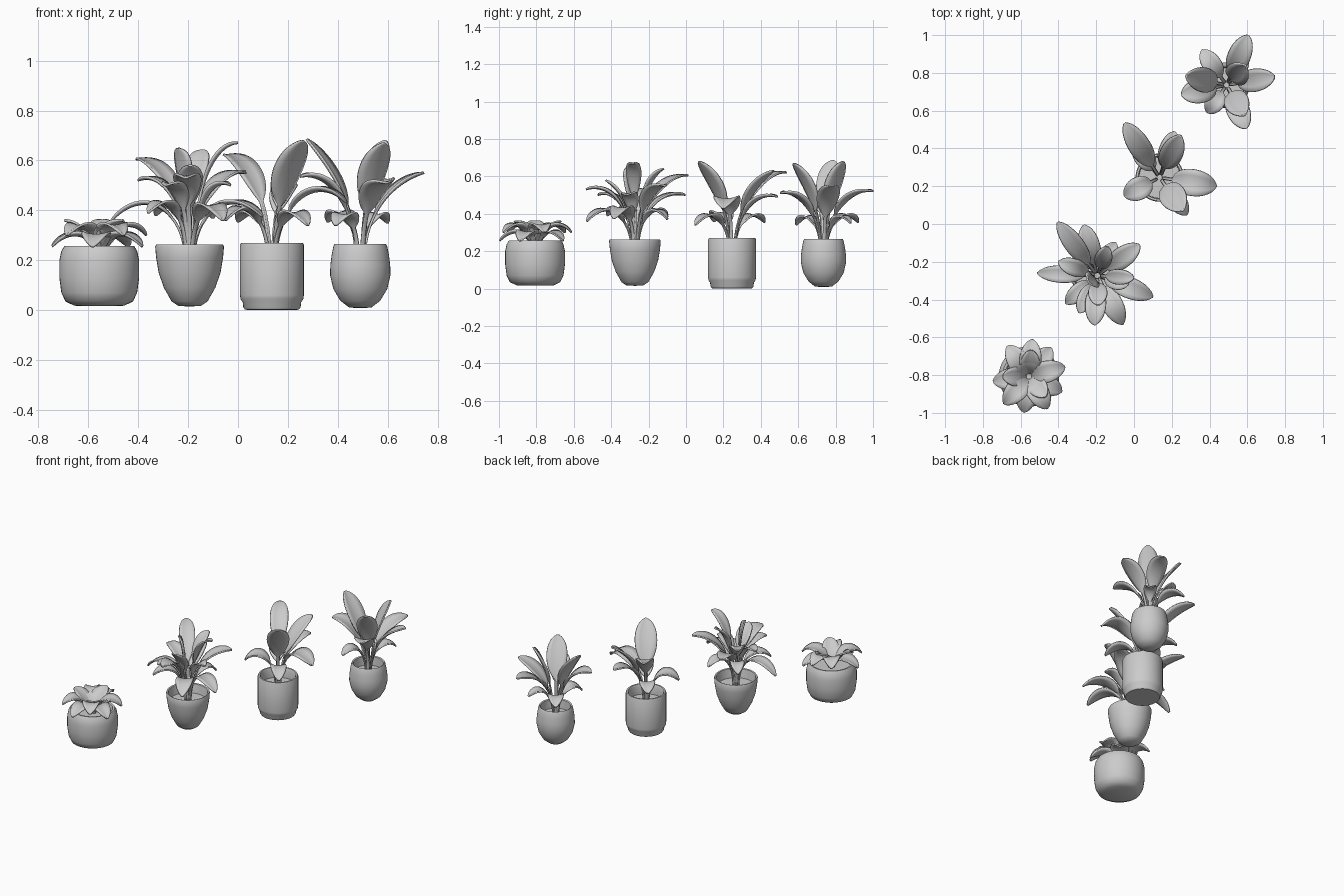
import bpy, bmesh, math
from mathutils import Vector


def finish(bm, name, angle=None, thick=None):
    bmesh.ops.recalc_face_normals(bm, faces=bm.faces)
    me = bpy.data.meshes.new(name)
    bm.to_mesh(me)
    bm.free()
    ob = bpy.data.objects.new(name, me)
    bpy.context.collection.objects.link(ob)
    for p in me.polygons:
        p.use_smooth = True
    if thick:
        m = ob.modifiers.new("thickness", 'SOLIDIFY')
        m.thickness = thick
        m.offset = 0
    if angle:
        bpy.context.view_layer.objects.active = ob
        ob.select_set(True)
        bpy.ops.object.shade_smooth_by_angle(angle=math.radians(angle))
        ob.select_set(False)
    return ob


def pot(name, centre, profile, sides=40):
    """Lathe a hollow pot; the profile ends on the soil surface."""
    bm = bmesh.new()
    vs = [bm.verts.new((centre[0] + r, centre[1], z)) for r, z in profile]
    es = [bm.edges.new(p) for p in zip(vs, vs[1:])]
    bmesh.ops.spin(bm, geom=vs + es, cent=(*centre, 0), axis=(0, 0, 1),
                   angle=2 * math.pi, steps=sides, use_merge=True)
    bmesh.ops.remove_doubles(bm, verts=bm.verts, dist=0.0005)
    finish(bm, name, 45)


def add_leaf(bm, centre, tip, width, neck, lift, soil, start):
    """Stalk and blunt blade swept along a curve from the soil to the tip."""
    c, tip = Vector((*centre, 0)), Vector(tip)
    out = Vector((tip.x - c.x, tip.y - c.y, 0)).normalized()
    side = Vector((-out.y, out.x, 0))
    p0 = c + out * 0.018 + Vector((0, 0, soil))
    p1 = c + out * 0.018 + Vector((0, 0, neck))
    p2 = p1.lerp(tip, 0.55) + Vector((0, 0, lift))

    def at(t):
        k = 1 - t
        return p0 * k**3 + p1 * 3 * k * k * t + p2 * 3 * k * t * t + tip * t**3

    rows, n = [], 22
    for i in range(n + 1):
        t = 1 - (1 - i / n) ** 1.4          # finer rows near the tip
        s = max(0.0, (t - start) / (1 - start))
        w = 0.5 * width * max(0.0, 1 - abs(2 * s - 1) ** 2.1) ** 0.66
        w = max(w, 0.008 if t < 0.9 else 0.006)
        tangent = (at(min(1, t + .01)) - at(max(0, t - .01))).normalized()
        normal = tangent.cross(side)
        if normal.dot(Vector((0, 0, 1)) - out * 0.2) < 0:
            normal = -normal
        rows.append([bm.verts.new(at(t) + side * w * u + normal * w * 0.22 * u * u)
                     for u in (-1, -0.55, 0, 0.55, 1)])
    for a, b in zip(rows, rows[1:]):
        for j in range(4):
            bm.faces.new((a[j], a[j + 1], b[j + 1], b[j]))


def plant(name, centre, leaves, soil=0.2, start=0.36, thick=0.009):
    bm = bmesh.new()
    for x, y, z, width, neck, lift in leaves:
        add_leaf(bm, centre, (x, y, z), width, neck, lift, soil, start)
    finish(bm, name, thick=thick)


# Pots, front to back
C1, C2, C3, C4 = (-.556, -.807), (-.194, -.273), (.136, .246), (.49, .735)
pot("wide_round_pot", C1, [
    (0, .016), (.10, .018), (.135, .035), (.152, .07), (.16, .13), (.16, .20),
    (.152, .237), (.14, .257), (.127, .255), (.12, .225), (0, .225)])
pot("tapered_pot", C2, [
    (0, .015), (.045, .017), (.072, .035), (.103, .09), (.124, .15),
    (.134, .21), (.138, .255), (.134, .263), (.125, .26), (.115, .2), (0, .2)])
pot("straight_pot", C3, [
    (0, 0), (.108, .002), (.115, .012), (.117, .032), (.126, .045), (.128, .06),
    (.128, .262), (.124, .27), (.114, .27), (.109, .26), (.108, .2), (0, .2)])
pot("egg_pot", C4, [
    (0, .008), (.045, .011), (.08, .038), (.108, .085), (.121, .14), (.12, .18),
    (.115, .22), (.108, .255), (.103, .265), (.095, .26), (.092, .2), (0, .2)])

# Low rosette: drooping outer ring and a raised inner ring
rosette = []
for deg in (85, 52, 15, -25, -60, -98, -132, -172, 125):
    a = math.radians(deg)
    low = deg in (52, -25, -98, -172)
    r, z = (.19, .255) if low else (.195, .30)
    rosette.append((C1[0] + r * math.cos(a), C1[1] + r * math.sin(a), z,
                    .115, .30, .06 if low else .09))
for deg in (85, -50, 180):
    a = math.radians(deg)
    rosette.append((C1[0] + .14 * math.cos(a), C1[1] + .14 * math.sin(a), .36,
                    .105, .28, .02))
plant("rosette_leaves", C1, rosette, soil=.215, start=.1)

# Bushy plant: tip x, y, z, width, neck height, lift
plant("bushy_leaves", C2, [
    (-.405, .01, .605, .10, .47, .06), (-.265, -.005, .50, .11, .44, .05),
    (.0, -.285, .67, .08, .53, .06), (.03, -.11, .55, .11, .45, .06),
    (.098, -.385, .375, .11, .40, .11), (-.06, -.53, .36, .11, .38, .12),
    (-.21, -.535, .53, .11, .47, .06), (-.36, -.42, .39, .09, .40, .09),
    (-.51, -.26, .355, .09, .40, .13), (-.40, -.20, .52, .09, .46, .06),
    (-.03, -.32, .50, .09, .44, .06), (-.24, -.31, .65, .10, .50, .02),
    (-.14, -.12, .64, .09, .50, .03), (-.19, -.43, .58, .10, .47, .0),
    (-.29, -.47, .50, .09, .45, .05), (-.10, -.10, .37, .09, .38, .10),
    (-.33, -.10, .38, .09, .38, .10)])

# Broad-leaved plant in the straight pot
plant("broad_leaves", C3, [
    (.26, .07, .68, .14, .44, .0), (-.05, .535, .62, .115, .45, .08),
    (.245, .47, .63, .12, .43, .03), (.215, .49, .49, .10, .42, .06),
    (.435, .20, .43, .14, .42, .13), (-.05, .15, .36, .12, .37, .10),
    (.28, .05, .34, .10, .36, .10), (.0, .42, .355, .10, .36, .08)])

# Broad-leaved plant in the egg-shaped pot
plant("tall_leaves", C4, [
    (.275, .785, .685, .13, .44, .0), (.25, .685, .535, .13, .43, .07),
    (.745, .78, .55, .12, .41, .03), (.605, 1.0, .52, .12, .42, .06),
    (.59, .84, .68, .13, .44, .0), (.585, .575, .67, .13, .44, .0),
    (.595, .505, .51, .12, .41, .06), (.36, .92, .355, .10, .35, .09),
    (.39, .59, .34, .10, .35, .09), (.60, .88, .35, .08, .35, .08)])
